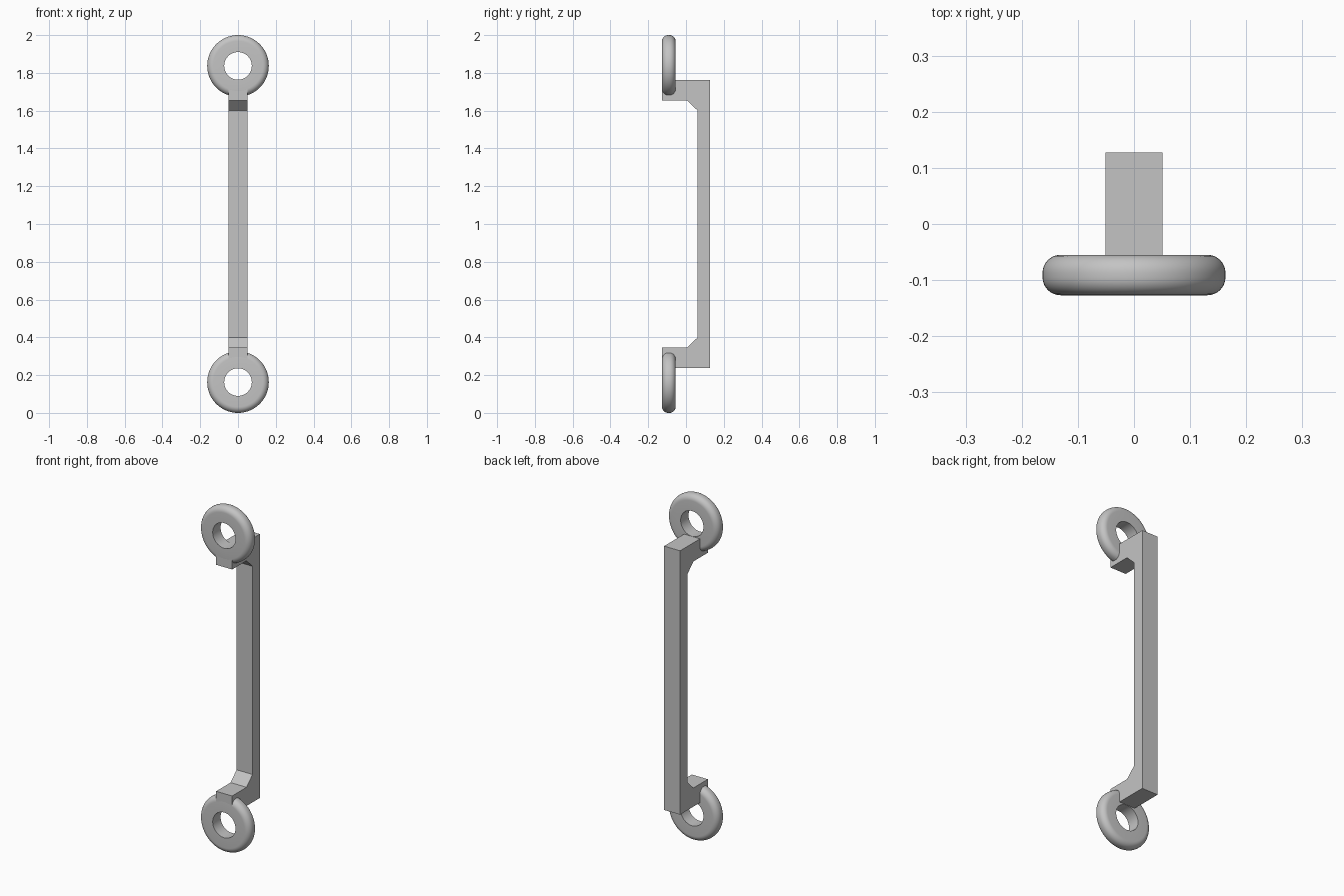
import bpy, bmesh, math
from mathutils import Vector

cube = bpy.data.objects.get("Cube")
if cube:
    bpy.data.objects.remove(cube, do_unlink=True)

GREY = 0.55
mat = bpy.data.materials.new("grey_metal")
mat.use_nodes = True
mat.diffuse_color = (GREY, GREY, GREY, 1)
mat.node_tree.nodes["Principled BSDF"].inputs["Base Color"].default_value = (GREY, GREY, GREY, 1)


def make_object(name, bm):
    bmesh.ops.recalc_face_normals(bm, faces=bm.faces)
    mesh = bpy.data.meshes.new(name)
    bm.to_mesh(mesh)
    bm.free()
    mesh.materials.append(mat)
    obj = bpy.data.objects.new(name, mesh)
    bpy.context.collection.objects.link(obj)
    return obj


# Handle: side profile (y, z) of the upper half, mirrored about mid height
HALF_WIDTH = 0.051
upper = [(0.06, 1.602), (0.005, 1.655), (-0.1268, 1.655), (-0.1268, 1.763), (0.127, 1.763)]
profile = upper + [(y, 2 - z) for y, z in reversed(upper)]
bm = bmesh.new()
side = bm.faces.new([bm.verts.new((-HALF_WIDTH, y, z)) for y, z in profile])
out = bmesh.ops.extrude_face_region(bm, geom=[side])
bmesh.ops.translate(bm, vec=(2 * HALF_WIDTH, 0, 0),
                    verts=[v for v in out["geom"] if isinstance(v, bmesh.types.BMVert)])
make_object("handle_bar", bm)


# Mounting eyes: straight bore, flat faces, rounded outer rim, spun about y
def mounting_eye(name, z):
    outer, bore, front, back, fillet = 0.163, 0.073, -0.127, -0.055, 0.032
    section = [(bore, back), (bore, front)]
    for cy, start in ((front + fillet, -90), (back - fillet, 0)):
        for i in range(9):
            a = math.radians(start + 90 * i / 8)
            section.append((outer - fillet + fillet * math.cos(a), cy + fillet * math.sin(a)))
    bm = bmesh.new()
    vs = [bm.verts.new((r, y, z)) for r, y in section]
    edges = [bm.edges.new((vs[i - 1], vs[i])) for i in range(len(vs))]
    bmesh.ops.spin(bm, geom=vs + edges, cent=Vector((0, 0, z)), axis=(0, 1, 0),
                   angle=math.tau, steps=64, use_merge=True)
    bmesh.ops.remove_doubles(bm, verts=bm.verts, dist=0.0001)
    obj = make_object(name, bm)
    bpy.ops.object.select_all(action='DESELECT')
    obj.select_set(True)
    bpy.context.view_layer.objects.active = obj
    bpy.ops.object.shade_smooth_by_angle(angle=math.radians(35))


mounting_eye("upper_mounting_eye", 1.837)
mounting_eye("lower_mounting_eye", 0.163)
